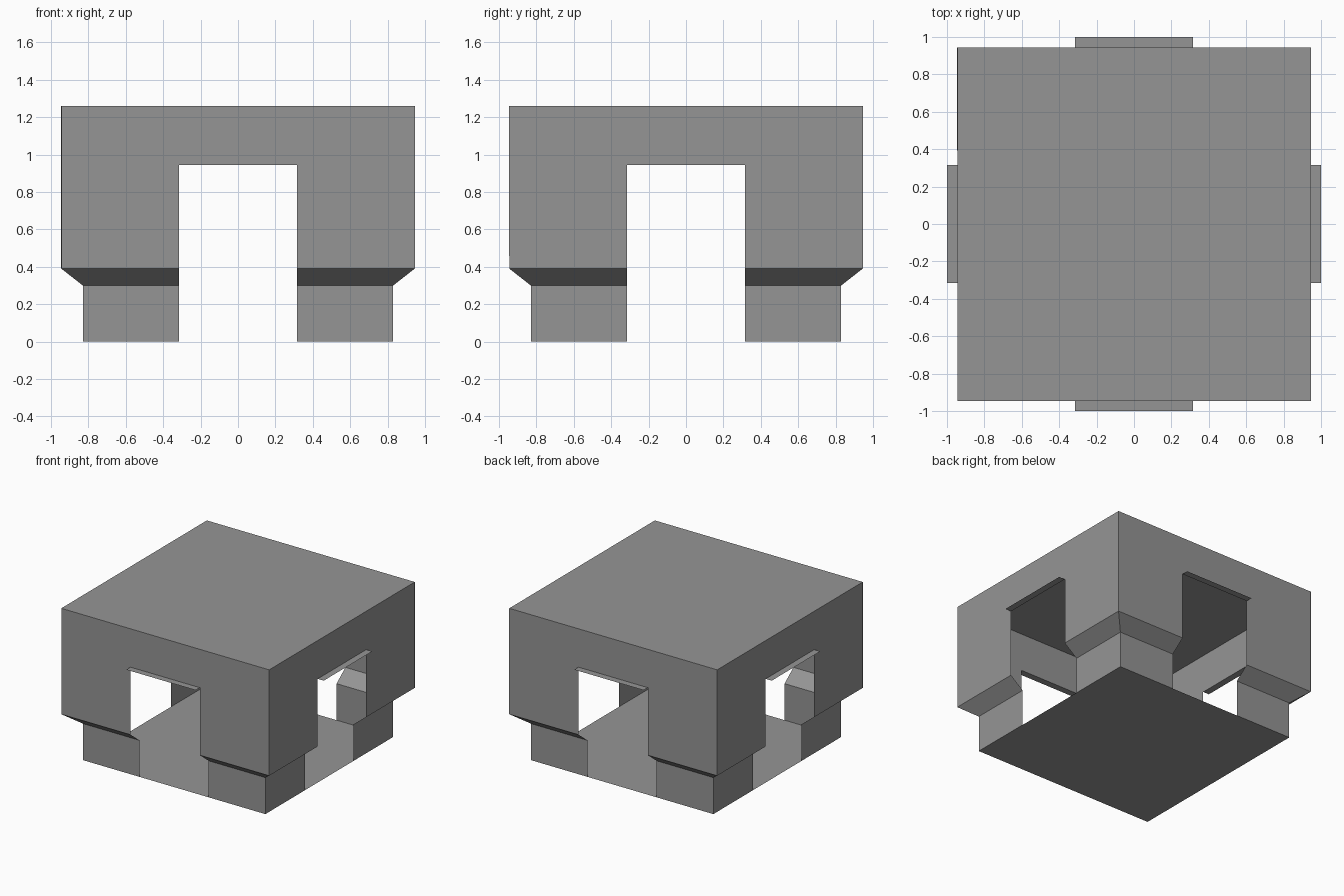
import bpy
import bmesh
from math import pi
from mathutils import Matrix, Vector

cube = bpy.data.objects.get("Cube")
if cube:
    bpy.data.objects.remove(cube, do_unlink=True)

WALL = 0.945      # half width of the upper walls and roof
BASE = 0.83       # half width of the foot and floor
DOOR = 0.315      # half width of each doorway
LINTEL = 0.945    # height of the doorway tops
TOP = 1.26
LEDGE = 1.0       # outer reach of the doorway ledges

grey = bpy.data.materials.new("plain_grey")
grey.use_nodes = True
grey.diffuse_color = (0.3, 0.3, 0.3, 1)
bsdf = next(n for n in grey.node_tree.nodes if n.type == 'BSDF_PRINCIPLED')
bsdf.inputs["Base Color"].default_value = (0.3, 0.3, 0.3, 1)


def quad(bm, corners):
    return bm.faces.new([bm.verts.new(c) for c in corners])


def finish(name, bm):
    bmesh.ops.remove_doubles(bm, verts=bm.verts, dist=0.0005)
    mesh = bpy.data.meshes.new(name)
    bm.to_mesh(mesh)
    bm.free()
    mesh.materials.append(grey)
    obj = bpy.data.objects.new(name, mesh)
    bpy.context.collection.objects.link(obj)


def square(name, half, z, up):
    bm = bmesh.new()
    loop = [(-half, -half, z), (half, -half, z), (half, half, z), (-half, half, z)]
    quad(bm, loop if up else loop[::-1])
    finish(name, bm)


def four_sides(bm, corners):
    # Repeat one front panel on all four sides
    for i in range(4):
        turn = Matrix.Rotation(i * pi / 2, 3, 'Z')
        quad(bm, [turn @ Vector(c) for c in corners])


# Thin shell walls: foot, sloped step and upper wall, open at the doorways
bm = bmesh.new()
profile = [(BASE, 0), (BASE, 0.3), (WALL, 0.39), (WALL, LINTEL), (WALL, TOP)]
for (r0, z0), (r1, z1) in zip(profile, profile[1:]):
    columns = [(-r0, -DOOR, -DOOR, -r1), (DOOR, r0, r1, DOOR)]
    if z0 >= LINTEL:
        columns.append((-DOOR, DOOR, DOOR, -DOOR))
    for a, b, c, d in columns:
        four_sides(bm, [(a, -r0, z0), (b, -r0, z0), (c, -r1, z1), (d, -r1, z1)])
finish("walls", bm)

# Floor and flat roof
square("floor", BASE, 0, False)
square("roof", WALL, TOP, True)

# Flat ledges jutting out over the doorways
bm = bmesh.new()
four_sides(bm, [(-DOOR, -LEDGE, LINTEL), (DOOR, -LEDGE, LINTEL),
                (DOOR, -WALL, LINTEL), (-DOOR, -WALL, LINTEL)])
finish("doorway_ledges", bm)
